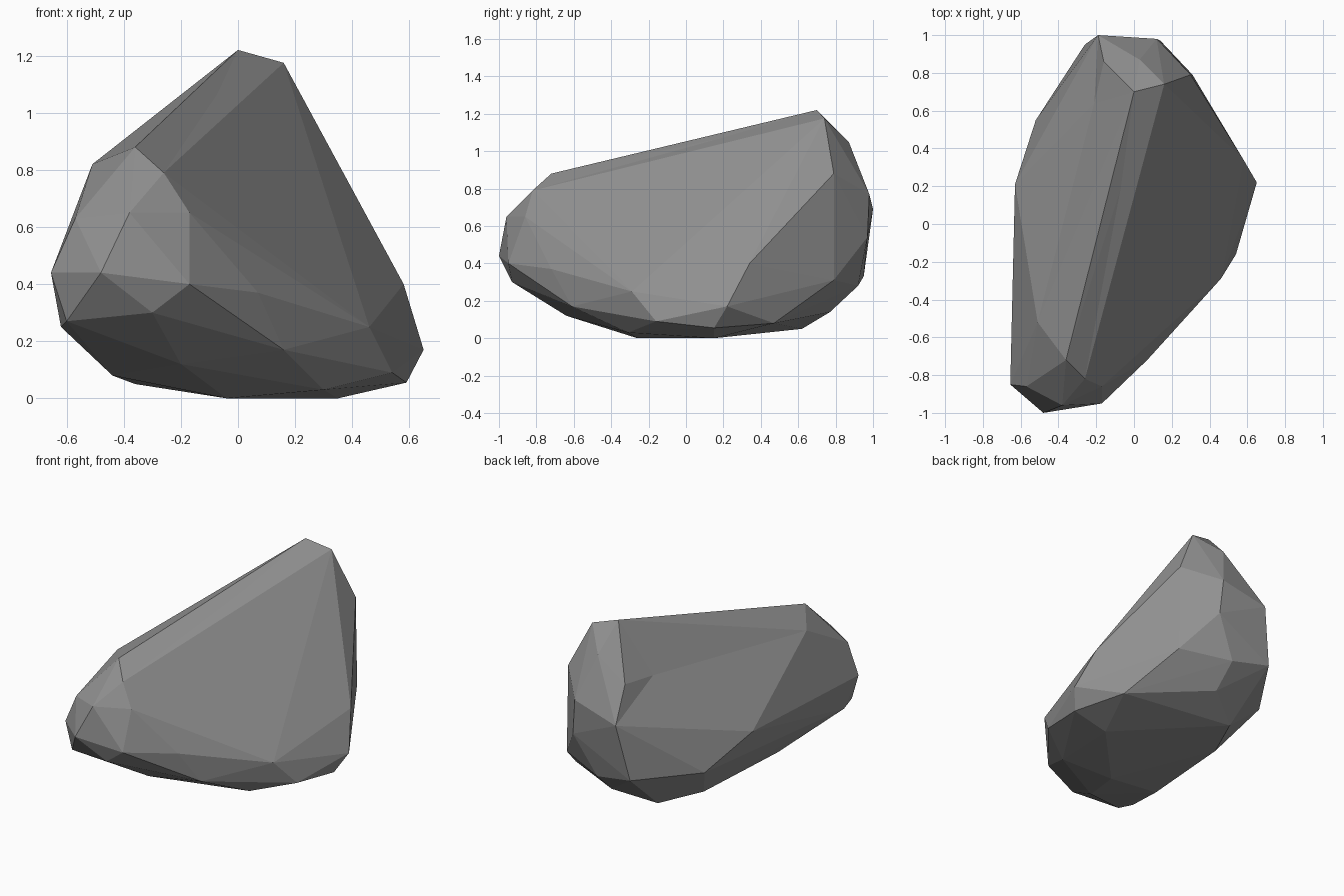
import bpy, bmesh
from mathutils import Vector

# Corner points of the boulder, grouped by region
base = [(-.04, -.26, 0), (.35, .15, 0), (.30, -.31, .03), (-.44, -.32, .08), (-.36, .33, .05),
        (-.23, .62, .05), (-.20, -.64, .12), (.59, .15, .055), (.47, .47, .08), (0, .77, .14)]
lower = [(.54, -.16, .09), (.65, .22, .17), (.46, -.29, .25), (.16, -.61, .17), (-.30, -.93, .30),
         (-.60, -.86, .27), (-.62, -.75, .25), (-.52, .55, .30), (0, .92, .28), (-.26, .95, .33),
         (.31, .79, .31)]
middle = [(.07, -.72, .37), (-.17, -.95, .40), (-.48, -1, .44), (-.655, -.85, .44), (-.63, .21, .47),
          (.58, .34, .40), (.14, .97, .54), (-.19, 1, .69), (.12, .98, .77)]
upper = [(-.38, -.96, .65), (-.57, -.86, .63), (-.17, -.86, .65), (-.26, -.82, .79), (-.36, -.72, .88),
         (-.51, -.52, .82), (-.22, -.36, .96), (.23, .05, .67), (.30, .79, .88), (-.16, .86, .90),
         (.03, .87, 1.05), (0, .70, 1.22), (.16, .74, 1.175)]
# Slightly hollow corners, hulled at a raised position and then pressed back in
dents = [((-.07, .19, 1.07), (0, 0, .05)), ((-.21, .64, .89), (-.04, 0, .05))]

# Boulder: faceted hull through the corners
bm = bmesh.new()
for p in base + lower + middle + upper:
    bm.verts.new(p)
pressed = [(bm.verts.new(Vector(p) + Vector(d)), Vector(p)) for p, d in dents]
bmesh.ops.convex_hull(bm, input=bm.verts[:])
for v, p in pressed:
    v.co = p
bmesh.ops.delete(bm, geom=[v for v in bm.verts if not v.link_faces], context='VERTS')
bmesh.ops.recalc_face_normals(bm, faces=bm.faces[:])

mesh = bpy.data.meshes.new("boulder")
bm.to_mesh(mesh)
bm.free()

# Plain grey stone
stone = bpy.data.materials.new("grey_stone")
stone.diffuse_color = (.28, .28, .28, 1)
mesh.materials.append(stone)
bpy.context.collection.objects.link(bpy.data.objects.new("boulder", mesh))
